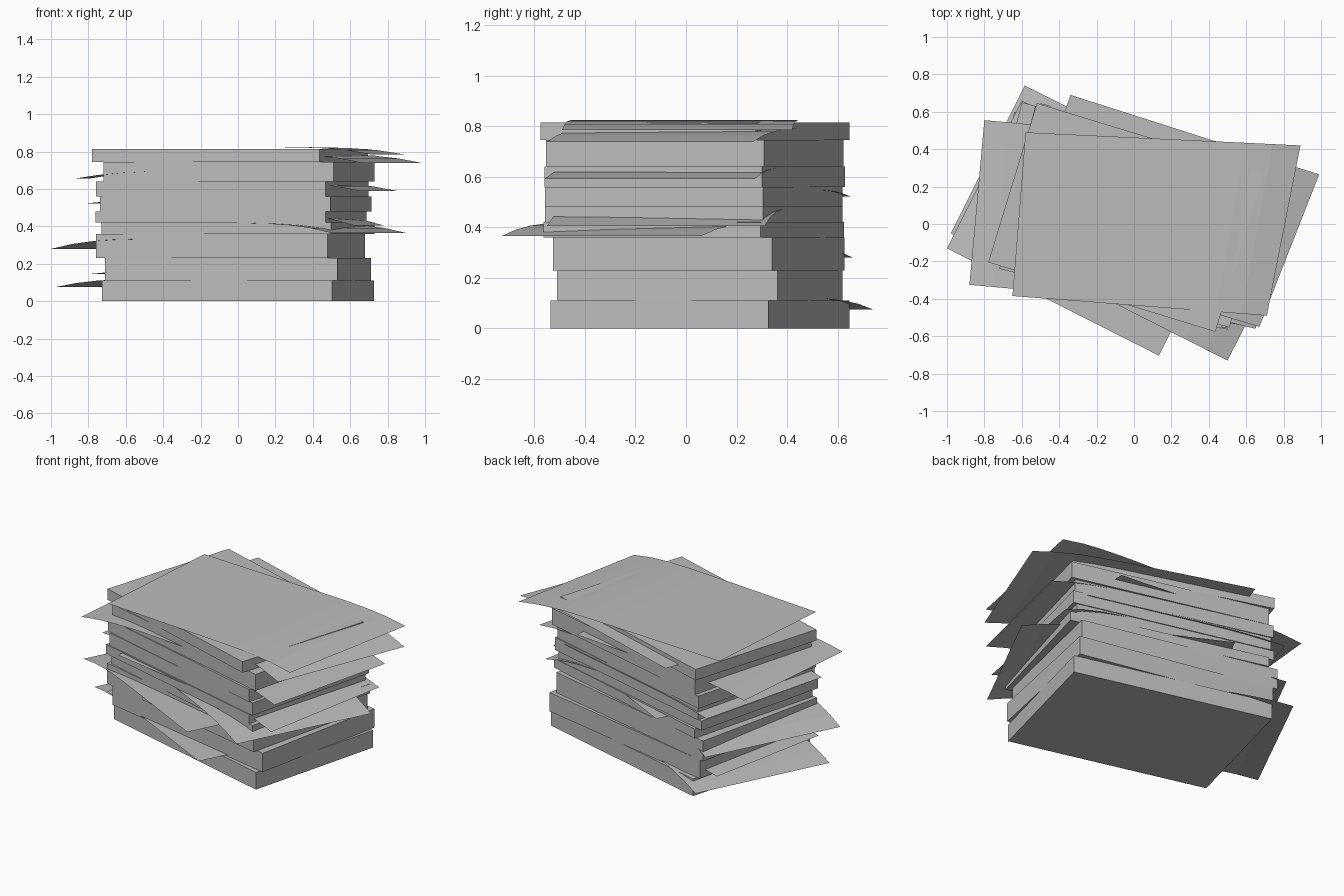
import bpy
import bmesh
from math import cos, sin, radians
from mathutils import Vector

old = bpy.data.objects.get("Cube")
if old:
    bpy.data.objects.remove(old, do_unlink=True)

# Paper colour
paper = bpy.data.materials.new("grey_paper")
paper.use_nodes = True
grey = (0.5, 0.5, 0.5, 1)
paper.diffuse_color = grey
paper.node_tree.nodes["Principled BSDF"].inputs["Base Color"].default_value = grey

LENGTH, WIDTH = 1.27, 0.89


def finish(name, bm):
    bmesh.ops.recalc_face_normals(bm, faces=bm.faces)
    mesh = bpy.data.meshes.new(name)
    bm.to_mesh(mesh)
    bm.free()
    mesh.materials.append(paper)
    obj = bpy.data.objects.new(name, mesh)
    bpy.context.collection.objects.link(obj)
    return obj


def bundle(name, x, y, turn, bottom, top):
    """A thick block of pages turned clockwise about z."""
    bm = bmesh.new()
    bmesh.ops.create_cube(bm, size=1)
    bmesh.ops.scale(bm, verts=bm.verts, vec=(LENGTH, WIDTH, top - bottom))
    obj = finish(name, bm)
    obj.location = (x, y, (bottom + top) / 2)
    obj.rotation_euler.z = radians(-turn)


def sheet(name, near, far, flat_z, tip_z, other_end=None, power=3, steps=10):
    """A loose page: near/far are its two drooping corners, front and back."""
    near, far = Vector(near), Vector(far)
    if other_end:
        end_near, end_far = map(Vector, other_end)
    else:
        edge = (far - near).normalized()
        side = 1 if near.x + far.x > 0 else -1
        inward = Vector((-edge.y, edge.x)) * side * LENGTH
        end_near, end_far = near + inward, far + inward
    bm = bmesh.new()
    rows = []
    for i in range(steps + 1):
        t = i / steps
        z = flat_z + (tip_z - flat_z) * max(0, 1 - 2 * t) ** power
        rows.append([bm.verts.new((*p, z)) for p in
                     (near.lerp(end_near, t), far.lerp(end_far, t))])
    for a, b in zip(rows, rows[1:]):
        bm.faces.new((a[0], b[0], b[1], a[1]))
    bmesh.ops.recalc_face_normals(bm, faces=bm.faces)
    if sum(f.normal.z for f in bm.faces) < 0:
        bmesh.ops.reverse_faces(bm, faces=bm.faces)
    mesh = bpy.data.meshes.new(name)
    bm.to_mesh(mesh)
    bm.free()
    mesh.materials.append(paper)
    bpy.context.collection.objects.link(bpy.data.objects.new(name, mesh))


# Bundles from the bottom up: x, y, turn, top height
bottom = 0
bundles = [
    (0, .055, 14.6, .11), (0, .055, 11.7, .23), (-.04, .05, 13, .36),
    (0, .03, 15, .42), (-.037, .03, 14.3, .48), (-.012, .03, 14.3, .56),
    (-.03, .035, 15, .64), (.005, .035, 14.3, .745), (-.042, .035, 17, .815),
]
for i, (x, y, turn, top) in enumerate(bundles, 1):
    bundle(f"page_bundle_{i}", x, y, turn, bottom, top)
    bottom = top

# Loose pages drooping on the right
sheet("top_page", (.71, -.49), (.89, .42), .824, .785,
      ((-.65, -.385), (-.58, .49)), power=4)
sheet("page_under_top", (.67, -.55), (.99, .265), .79, .738,
      ((-.62, -.16), (-.34, .69)))
sheet("upper_right_page", (.65, -.56), (.85, .27), .638, .59)
sheet("middle_right_page", (.62, -.55), (.78, .31), .475, .405)
sheet("lower_right_page", (.5, -.73), (.9, .06), .418, .365)

# Loose pages drooping on the left
sheet("upper_left_page", (-.88, -.325), (-.8, .555), .695, .655)
sheet("middle_left_page", (-.82, -.2), (-.6, .65), .548, .522)
sheet("lower_left_page", (-1, -.13), (-.6, .66), .333, .28)
sheet("second_left_page", (-.8, -.2), (-.64, .6), .17, .145)
sheet("bottom_left_page", (-.98, -.05), (-.585, .74), .12, .075)
